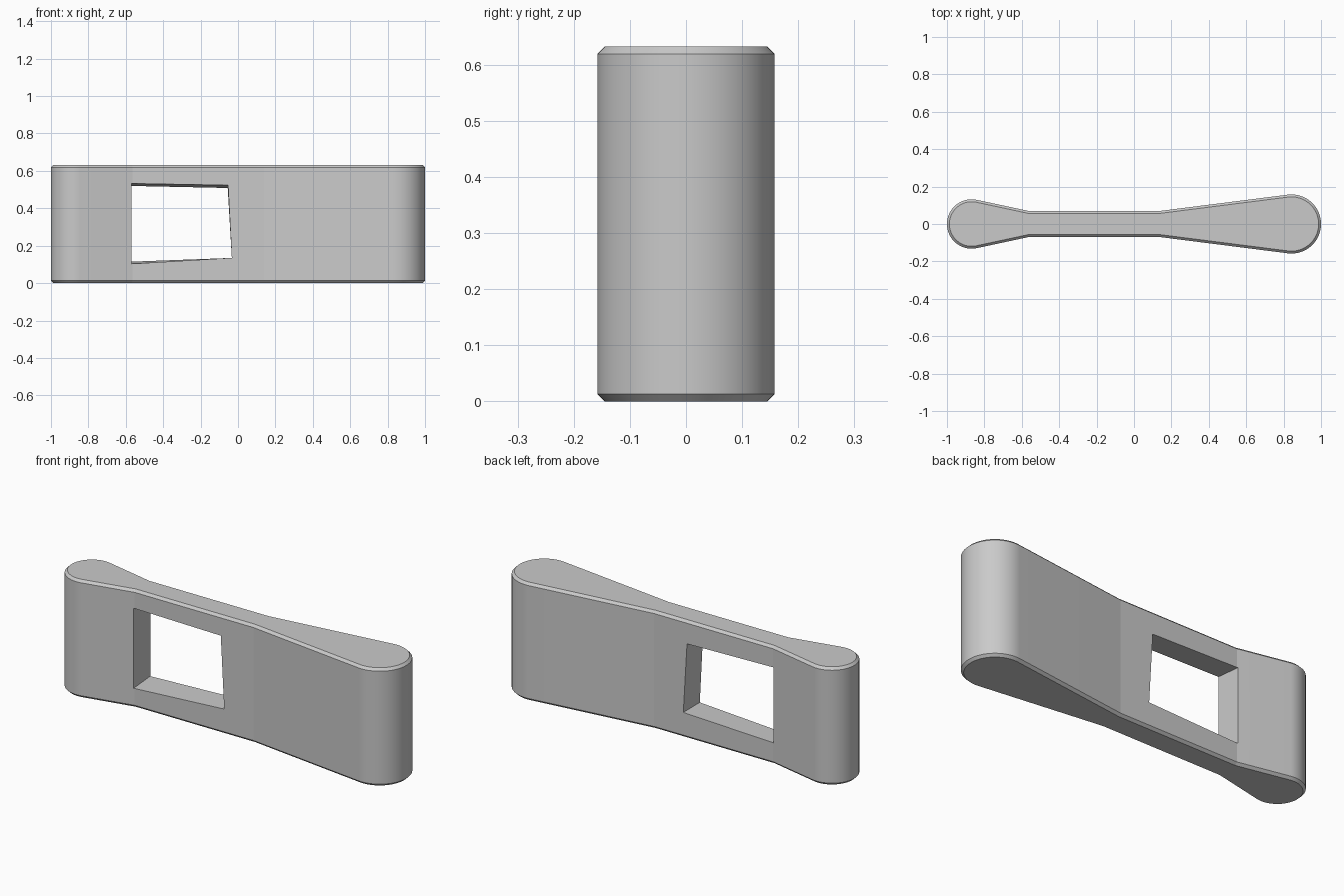
import bpy, bmesh, math

cube = bpy.data.objects.get("Cube")
if cube:
    bpy.data.objects.remove(cube, do_unlink=True)

HEIGHT, CHAMFER = 0.632, 0.013
WAIST = 0.07            # half thickness of the flat middle
BEND_R, BEND_L = -0.565, 0.14


def arc(cx, r, start, end, steps=48):
    """Points on a rounded end, angles in radians."""
    return [(cx + r * math.cos(start + (end - start) * i / steps),
             r * math.sin(start + (end - start) * i / steps)) for i in range(steps + 1)]


def tangent(cx, r, bend):
    """Angle where the line from the bend touches the rounded end."""
    dx = bend - cx
    return math.atan2(WAIST, dx) + math.copysign(math.acos(r / math.hypot(dx, WAIST)), dx)


def make_object(name, bm):
    bmesh.ops.recalc_face_normals(bm, faces=bm.faces)
    mesh = bpy.data.meshes.new(name)
    bm.to_mesh(mesh)
    bm.free()
    obj = bpy.data.objects.new(name, mesh)
    bpy.context.collection.objects.link(obj)
    return obj


# Material
colour = (0.59, 0.59, 0.59, 1)
grey = bpy.data.materials.new("plain grey")
grey.use_nodes = True
grey.diffuse_color = colour
grey.node_tree.nodes["Principled BSDF"].inputs["Base Color"].default_value = colour

# Body: bone-shaped outline, extruded and chamfered on both rims
large = tangent(0.842, 0.158, BEND_L)
small = tangent(-0.868, 0.132, BEND_R)
outline = arc(0.842, 0.158, -large, large)
outline += [(BEND_L, WAIST), (BEND_R, WAIST)]
outline += arc(-0.868, 0.132, small, 2 * math.pi - small)
outline += [(BEND_R, -WAIST), (BEND_L, -WAIST)]
bm = bmesh.new()
base = bm.faces.new([bm.verts.new((x, y, 0)) for x, y in outline])
top = bmesh.ops.extrude_face_region(bm, geom=[base], use_keep_orig=True)["geom"]
bmesh.ops.translate(bm, vec=(0, 0, HEIGHT), verts=[v for v in top if isinstance(v, bmesh.types.BMVert)])
bmesh.ops.recalc_face_normals(bm, faces=bm.faces)
rims = [e for e in bm.edges if abs(e.verts[0].co.z - e.verts[1].co.z) < 1e-5]
bmesh.ops.bevel(bm, geom=rims, offset=CHAMFER, offset_type='OFFSET', segments=1,
                affect='EDGES', clamp_overlap=False)
body = make_object("body", bm)
body.data.materials.append(grey)

# Window cutter: slightly skewed opening, a little larger at the front
front = [(-0.57, 0.103), (-0.033, 0.135), (-0.053, 0.524), (-0.57, 0.533)]
back = [(-0.57, 0.115), (-0.033, 0.135), (-0.055, 0.508), (-0.57, 0.519)]
bm = bmesh.new()
loops = [[bm.verts.new((x, y, z)) for x, z in quad] for y, quad in ((-0.075, front), (0.075, back))]
for loop in loops:
    bm.faces.new(loop)
for i in range(4):
    j = (i + 1) % 4
    bm.faces.new((loops[0][i], loops[0][j], loops[1][j], loops[1][i]))
cutter = make_object("window_cutter", bm)
cutter.data.materials.append(grey)
cutter.hide_render = True

# Cut the window and keep the bends crisp
bpy.context.view_layer.objects.active = body
cutter.select_set(False)
body.select_set(True)
cut = body.modifiers.new("window", 'BOOLEAN')
cut.operation, cut.solver, cut.object = 'DIFFERENCE', 'EXACT', cutter
bpy.ops.object.modifier_apply(modifier=cut.name)
bpy.data.objects.remove(cutter, do_unlink=True)
bpy.ops.object.shade_smooth_by_angle(angle=math.radians(6))
